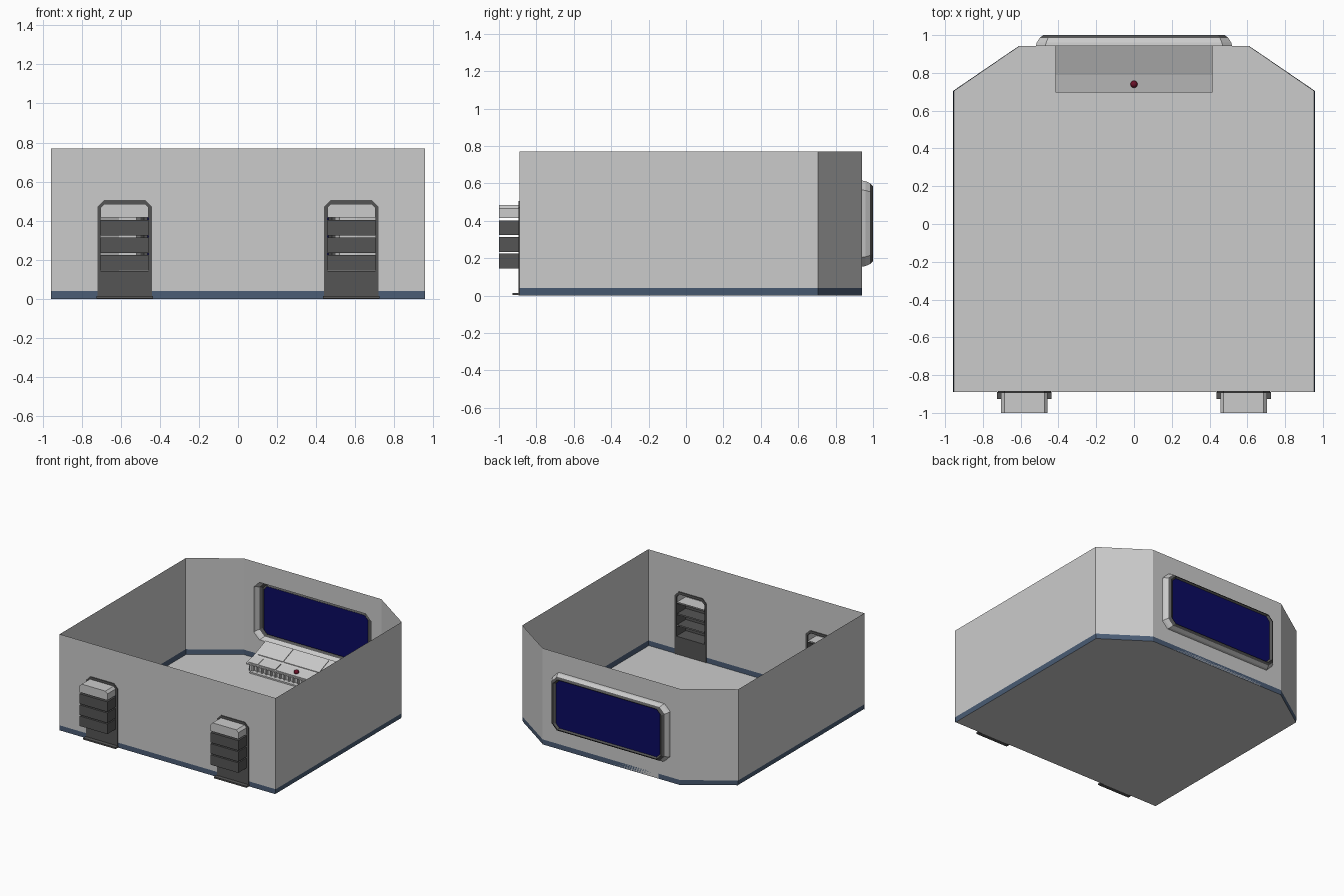
import bpy, bmesh

if "Cube" in bpy.data.objects:
    bpy.data.objects.remove(bpy.data.objects["Cube"])

def material(name, rgb):
    m = bpy.data.materials.new(name)
    m.diffuse_color = (*rgb, 1)
    m.use_nodes = True
    m.node_tree.nodes["Principled BSDF"].inputs["Base Color"].default_value = m.diffuse_color
    return m

BLUE = material("base_blue", (0.07, 0.11, 0.18))
DARK = material("dark_grey", (0.09, 0.09, 0.09))
GLASS = material("window_blue", (0.003, 0.003, 0.12))
RED = material("button_red", (0.15, 0.005, 0.02))

def make(name, verts, faces, mat=None):
    me = bpy.data.meshes.new(name)
    me.from_pydata(verts, [], faces)
    bm = bmesh.new()
    bm.from_mesh(me)
    bmesh.ops.remove_doubles(bm, verts=bm.verts, dist=1e-5)
    bmesh.ops.recalc_face_normals(bm, faces=bm.faces)
    bm.to_mesh(me)
    bm.free()
    ob = bpy.data.objects.new(name, me)
    bpy.context.collection.objects.link(ob)
    if mat:
        me.materials.append(mat)
    return ob

def loft(name, rings, mat=None, closed=True, start=False, end=False):
    """Skin a list of equal-length rings; optionally cap the first/last."""
    n = len(rings[0])
    verts = [p for r in rings for p in r]
    faces = []
    for k in range(len(rings) - 1):
        for i in range(n if closed else n - 1):
            j = (i + 1) % n
            faces.append((k*n + i, k*n + j, k*n + n + j, k*n + n + i))
    if start:
        faces.append(tuple(range(n)))
    if end:
        faces.append(tuple(range(len(verts) - n, len(verts))))
    return make(name, verts, faces, mat)

def box(name, x0, x1, y0, y1, z0, z1, mat=None):
    rings = [[(x0, y0, z), (x1, y0, z), (x1, y1, z), (x0, y1, z)] for z in (z0, z1)]
    return loft(name, rings, mat, start=True, end=True)

def octagon(hx, z0, z1, c, y):
    return [(-hx + c, y, z0), (hx - c, y, z0), (hx, y, z0 + c), (hx, y, z1 - c),
            (hx - c, y, z1), (-hx + c, y, z1), (-hx, y, z1 - c), (-hx, y, z0 + c)]

W, YF, YB, YC, XC, H, B = 0.957, -0.89, 0.942, 0.705, 0.61, 0.77, 0.04
DX, DW, DH, DC = 0.58, 0.14, 0.505, 0.035      # doorway centre, half width, height, corner

# Floor and side walls
plan = [(-W, YF), (W, YF), (W, YC), (XC, YB), (-XC, YB), (-W, YC)]
make("floor", [(x * 0.995, y, 0) for x, y in plan], [tuple(range(6))])
for s, side in ((1, "right"), (-1, "left")):
    path = [(s * W, YF), (s * W, YC), (s * XC, YB)]
    loft(side + "_wall", [[(x, y, z) for x, y in path] for z in (B, H)], closed=False)
    loft(side + "_baseboard", [[(x * k, y, z) for x, y in path] for k, z in ((0.995, 0), (1, B))],
         BLUE, closed=False)
loft("back_baseboard", [[(-XC, YB, z), (XC, YB, z)] for z in (0, B)], BLUE, closed=False)

# Front wall with two doorway notches
def notch(cx):
    return [(cx - DW, B), (cx - DW, DH - DC), (cx - DW + DC, DH),
            (cx + DW - DC, DH), (cx + DW, DH - DC), (cx + DW, B)]
outline = [(-W, B)] + notch(-DX) + notch(DX) + [(W, B), (W, H), (-W, H)]
make("front_wall", [(x, YF, z) for x, z in outline], [tuple(range(len(outline)))])
for i, (a, b) in enumerate([(-W, -DX - DW), (-DX + DW, DX - DW), (DX + DW, W)]):
    loft("front_baseboard_%d" % i, [[(a, YF, z), (b, YF, z)] for z in (0, B)], BLUE, closed=False)

# Back wall around the window opening
hole = octagon(0.52, 0.155, 0.615, 0.05, YB)
corners = [(-XC, B), (XC, B), (XC, B), (XC, H), (XC, H), (-XC, H), (-XC, H), (-XC, B)]
loft("back_wall", [hole, [(x, YB, z) for x, z in corners]])

# Window frame and glass
loft("window_frame", [hole, octagon(0.515, 0.158, 0.612, 0.05, 0.96),
                      octagon(0.50, 0.17, 0.60, 0.045, 0.985)])
loft("window_rim", [octagon(0.50, 0.17, 0.60, 0.045, 0.985), octagon(0.48, 0.185, 0.585, 0.04, 1.0),
                    octagon(0.46, 0.195, 0.575, 0.03, 0.985)], DARK)
make("window_glass", octagon(0.462, 0.193, 0.577, 0.03, 0.986), [tuple(range(8))], GLASS)

# Doorway racks: frame, lower panel, sill and outward trays
def arch(cx, w, h, c, y):
    return [(cx - w, y, 0), (cx - w, y, h - c), (cx - w + c, y, h),
            (cx + w - c, y, h), (cx + w, y, h - c), (cx + w, y, 0)]

for s, side in ((1, "right"), (-1, "left")):
    cx, w = s * DX, 0.123
    loft(side + "_door_frame",
         [arch(cx, DW, DH, DC, YF + 0.006), arch(cx, DW, DH, DC, YF - 0.006),
          arch(cx, w, 0.485, 0.025, YF - 0.006), arch(cx, w, 0.485, 0.025, YF + 0.006),
          arch(cx, DW, DH, DC, YF + 0.006)], DARK, closed=False)
    box(side + "_door_panel", cx - w, cx + w, YF - 0.004, YF + 0.004, 0, 0.143, DARK)
    box(side + "_door_sill", cx - DW - 0.004, cx + DW + 0.004, -0.927, YF, 0.003, 0.015, DARK)
    for i in range(3):
        z = 0.145 + 0.089 * i
        rings = [[(cx - w, y, z), (cx + w, y, z), (cx + w, y, z + 0.08), (cx - w, y, z + 0.08)]
                 for y in (YF, -1.0)]
        loft("%s_tray_%d" % (side, i), rings, DARK, end=True)
    rings = [[(cx - w, y, 0.415), (cx + w, y, 0.415), (cx + w, y, 0.467), (cx + w - 0.018, y, 0.485),
              (cx - w + 0.018, y, 0.485), (cx - w, y, 0.467)] for y in (YF, -1.0)]
    loft(side + "_top_tray", rings, end=True)

# Console desk: side profile swept across x
profile = [(YB, 0), (0.74, 0), (0.74, 0.068), (0.695, 0.07), (0.695, 0.08), (0.79, 0.103), (YB, 0.163)]
loft("console", [[(x, y, z) for y, z in profile] for x in (-0.415, 0.415)], start=True, end=True)
box("console_foot_rail", -0.39, 0.39, 0.70, 0.74, 0.003, 0.014)
for i in range(20):
    x = -0.38 + 0.04 * i
    box("console_rib_%d" % i, x - 0.006, x + 0.006, 0.725, 0.74, 0.014, 0.068)
for s in (-1, 1):
    loft("console_side_base", [[(s * 0.42, 0.74, z), (s * 0.42, YB, z)] for z in (0, B)], BLUE, closed=False)

def desk_z(y):
    return 0.08 + (y - 0.695) * 0.242 if y < 0.79 else 0.103 + (y - 0.79) * 0.395

def desk_panel(name, x0, x1, y0, y1, t=0.005):
    rings = [[(x, y, desk_z(y) + d) for x, y in ((x0, y0), (x1, y0), (x1, y1), (x0, y1))]
             for d in (0, t)]
    return loft(name, rings, start=True, end=True)

# Raised control panels and the button
for i, (a, b) in enumerate([(-0.155, 0.155), (-0.385, -0.165), (0.165, 0.385)]):
    desk_panel("screen_panel_%d" % i, a, b, 0.805, 0.93)
desk_panel("centre_keys", -0.155, 0.155, 0.702, 0.785)
for s in (-1, 1):
    for n, a, b in (("keys", 0.165, 0.312), ("pad", 0.32, 0.40)):
        x0, x1 = sorted((s * a, s * b))
        desk_panel("side_" + n, x0, x1, 0.705, 0.78)
bpy.ops.mesh.primitive_uv_sphere_add(segments=16, ring_count=8, radius=0.019, location=(0, 0.74, 0.1))
button = bpy.context.object
button.name = "red_button"
button.data.materials.append(RED)
bpy.ops.object.shade_smooth()
